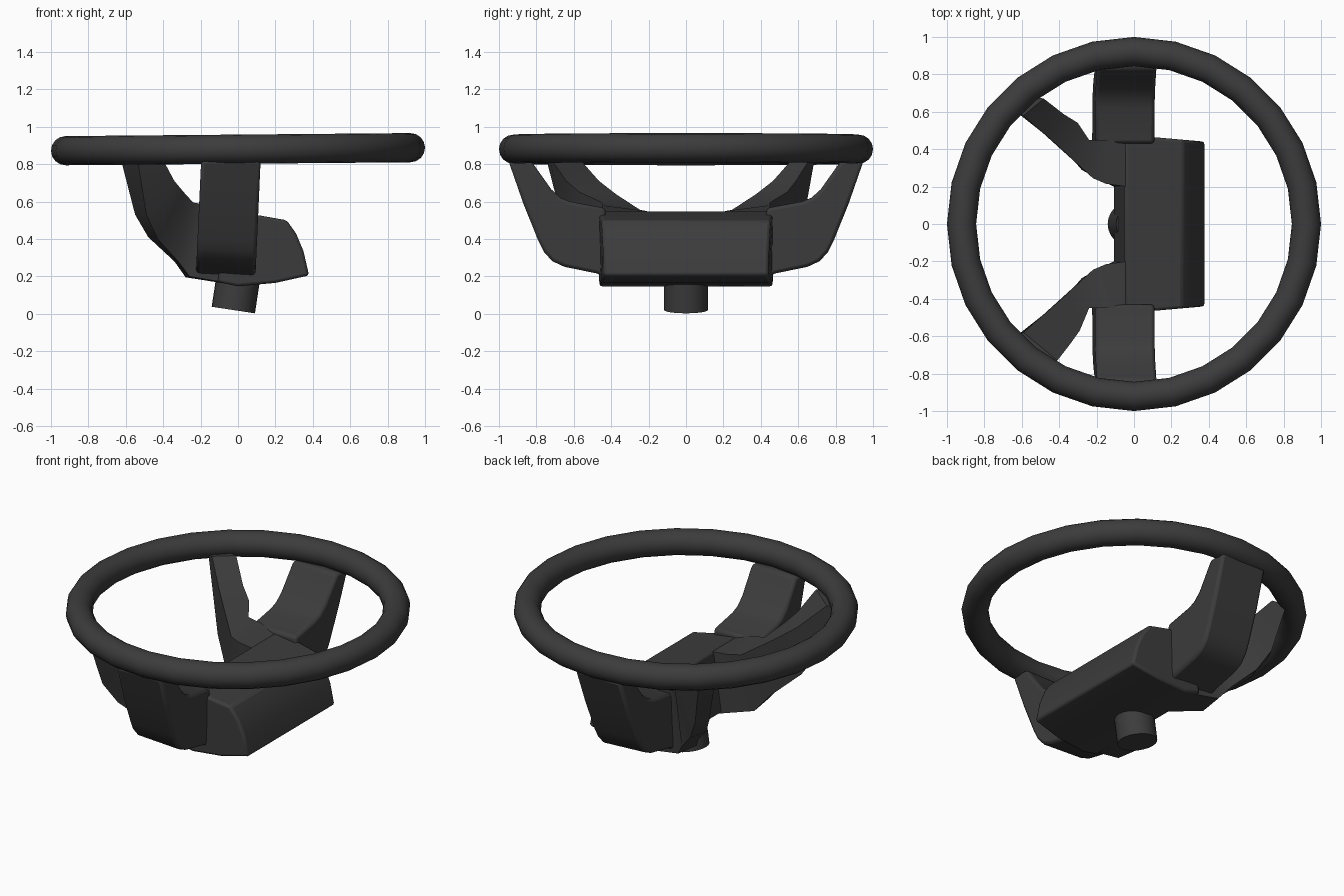
import bpy, bmesh, math
from mathutils import Vector

if "Cube" in bpy.data.objects:
    bpy.data.objects.remove(bpy.data.objects["Cube"])

mat = bpy.data.materials.new("dark_plastic")
mat.diffuse_color = (0.045, 0.045, 0.045, 1)
mat.use_nodes = True
mat.node_tree.nodes["Principled BSDF"].inputs["Base Color"].default_value = mat.diffuse_color


def finish(ob, bevel=0.0):
    ob.data.materials.append(mat)
    bpy.context.view_layer.objects.active = ob
    for o in bpy.context.selected_objects:
        o.select_set(False)
    ob.select_set(True)
    bpy.ops.object.shade_smooth_by_angle(angle=math.radians(35))
    if bevel:
        m = ob.modifiers.new("soft_edges", 'BEVEL')
        m.width = bevel
        m.segments = 2
        m.limit_method = 'ANGLE'
        m.angle_limit = math.radians(40)


def loft(name, rings, bevel=0.0):
    """Skin matching closed rings and cap both ends."""
    bm = bmesh.new()
    vs = [[bm.verts.new(p) for p in ring] for ring in rings]
    n = len(vs[0])
    for a, b in zip(vs, vs[1:]):
        for i in range(n):
            j = (i + 1) % n
            bm.faces.new((a[i], a[j], b[j], b[i]))
    bm.faces.new(vs[0])
    bm.faces.new(vs[-1])
    bmesh.ops.recalc_face_normals(bm, faces=bm.faces)
    me = bpy.data.meshes.new(name)
    bm.to_mesh(me)
    bm.free()
    ob = bpy.data.objects.new(name, me)
    bpy.context.collection.objects.link(ob)
    finish(ob, bevel)
    return ob


# Rim, very slightly tilted
bpy.ops.mesh.primitive_torus_add(major_segments=28, minor_segments=16,
                                 major_radius=0.922, minor_radius=0.078,
                                 location=(0, 0, 0.88),
                                 rotation=(0, math.radians(-0.5), 0))
rim = bpy.context.object
rim.name = "rim"
finish(rim)

# Tilted column stub
axis = Vector((0.15, 0, 0.99)).normalized()
bpy.ops.mesh.primitive_cylinder_add(vertices=24, radius=0.117, depth=0.3,
                                    location=Vector((-0.025, 0, 0.02)) + axis * 0.15)
column = bpy.context.object
column.name = "column"
column.rotation_euler = axis.to_track_quat('Z', 'Y').to_euler()
finish(column)

# Hub: xz profile stretched across y, narrowing slightly to the right
hub_profile = [(-0.05, 0.55), (0.12, 0.525), (0.26, 0.50), (0.31, 0.43),
               (0.35, 0.335), (0.38, 0.205), (0.2, 0.165), (0.0, 0.147), (-0.11, 0.17)]
loft("hub", [[(x, s * (0.465 - 0.025 * max(0, x - 0.1) / 0.28), z) for x, z in hub_profile]
             for s in (-1, 1)], 0.015)

# Wide side spokes: yz profile, leaning a little in x
spoke_profile = [(0.95, 0.82), (0.87, 0.59), (0.79, 0.395), (0.76, 0.335), (0.715, 0.285),
                 (0.65, 0.255), (0.48, 0.22), (0.43, 0.20), (0.43, 0.565), (0.62, 0.60),
                 (0.67, 0.62), (0.72, 0.665), (0.83, 0.82)]
for s, side in ((-1, "front"), (1, "back")):
    loft(side + "_side_spoke",
         [[(x + 0.045 * (z - 0.2), s * y, z - 0.05 * x * (z < 0.5)) for y, z in spoke_profile]
          for x in (-0.225, 0.093)], 0.018)

# Diagonal spokes: four-corner sections from rim to hub (inner low/top, outer top/low)
sections = [
    [(-0.63, 0.60, 0.84), (-0.59, 0.58, 0.84), (-0.41, 0.73, 0.84), (-0.54, 0.75, 0.84)],
    [(-0.55, 0.55, 0.53), (-0.46, 0.465, 0.71), (-0.34, 0.64, 0.71), (-0.49, 0.67, 0.53)],
    [(-0.48, 0.48, 0.41), (-0.36, 0.375, 0.64), (-0.29, 0.57, 0.65), (-0.43, 0.60, 0.40)],
    [(-0.34, 0.36, 0.28), (-0.22, 0.245, 0.555), (-0.24, 0.45, 0.595), (-0.32, 0.50, 0.28)],
    [(-0.28, 0.29, 0.195), (-0.15, 0.215, 0.55), (-0.15, 0.45, 0.58), (-0.26, 0.45, 0.20)],
    [(-0.09, 0.19, 0.165), (-0.04, 0.20, 0.545), (-0.04, 0.44, 0.545), (-0.09, 0.44, 0.17)],
]
for s, side, widths in ((-1, "front", (1, 1, 1, 1, 1, 1)),
                        (1, "back", (0.6, 0.7, 0.85, 1, 1, 1))):
    rings = []
    for (al, at, bt, bl), w in zip(sections, widths):
        slim = [(a[0] + (b[0] - a[0]) * w, a[1] + (b[1] - a[1]) * w, b[2])
                for a, b in ((at, bt), (al, bl))]
        rings.append([(x, s * y, z) for x, y, z in (al, at, *slim)])
    loft(side + "_diagonal_spoke", rings)
